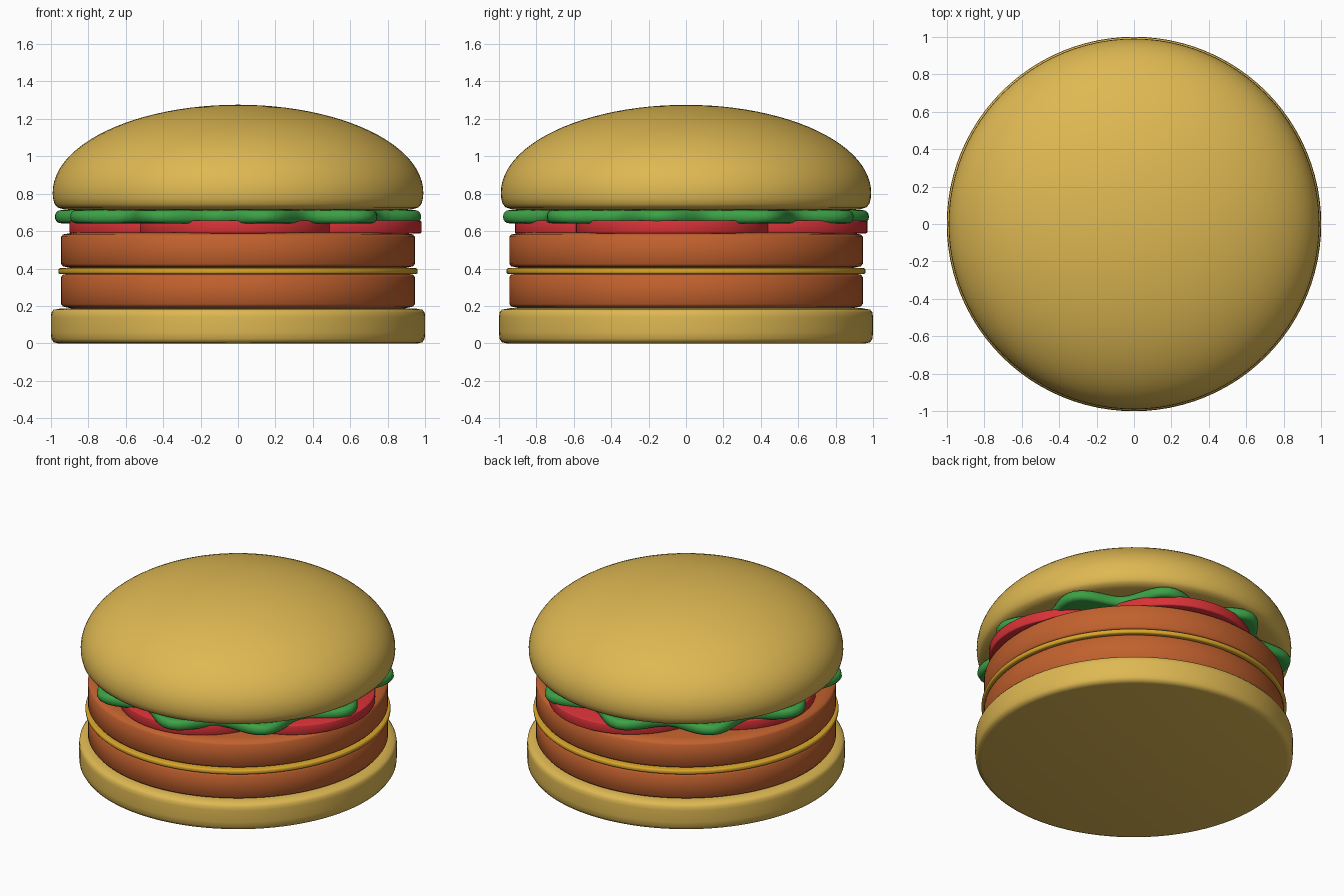
import bpy, bmesh, math

if "Cube" in bpy.data.objects:
    bpy.data.objects.remove(bpy.data.objects["Cube"])

def material(name, rgb):
    m = bpy.data.materials.new(name)
    m.diffuse_color = (*rgb, 1)
    m.use_nodes = True
    m.node_tree.nodes["Principled BSDF"].inputs["Base Color"].default_value = m.diffuse_color
    return m

BUN = material("golden bread", (0.73, 0.48, 0.085))
MEAT = material("brown meat", (0.54, 0.12, 0.027))
CHEESE = material("yellow cheese", (0.70, 0.38, 0.025))
TOMATO = material("tomato red", (0.68, 0.032, 0.038))
LETTUCE = material("lettuce green", (0.045, 0.36, 0.062))

def lathe(name, profile, mat, center=(0, 0), n=96, wave=None, angle=50):
    """Revolve (radius, z) points, closing both ends; wave scales radius by angle."""
    bm = bmesh.new()
    rings = []
    for r, z in profile:
        ring = []
        for i in range(n):
            a = 2 * math.pi * i / n
            s = r * (wave(a) if wave else 1)
            ring.append(bm.verts.new((center[0] + s * math.cos(a),
                                      center[1] + s * math.sin(a), z)))
        rings.append(ring)
    for lo, hi in zip(rings, rings[1:]):
        for i in range(n):
            j = (i + 1) % n
            bm.faces.new((lo[i], lo[j], hi[j], hi[i]))
    bm.faces.new(rings[0][::-1])
    bm.faces.new(rings[-1])
    me = bpy.data.meshes.new(name)
    bm.to_mesh(me)
    bm.free()
    me.materials.append(mat)
    ob = bpy.data.objects.new(name, me)
    bpy.context.collection.objects.link(ob)
    bpy.context.view_layer.objects.active = ob
    for o in bpy.context.selected_objects:
        o.select_set(False)
    ob.select_set(True)
    bpy.ops.object.shade_smooth_by_angle(angle=math.radians(angle))
    return ob

def slab(r, z0, z1, b, steps=4):
    """Disc profile with rounded rims of radius b."""
    pts = []
    for k in range(steps + 1):
        t = math.pi / 2 * k / steps
        pts.append((r - b + b * math.sin(t), z0 + b - b * math.cos(t)))
    for k in range(steps + 1):
        t = math.pi / 2 * k / steps
        pts.append((r - b + b * math.cos(t), z1 - b + b * math.sin(t)))
    return pts

# bottom bun
lathe("bottom_bun", [(0.96, 0), (0.985, 0.006), (0.997, 0.025), (1, 0.06), (1, 0.14),
                     (0.997, 0.165), (0.985, 0.18), (0.94, 0.188)], BUN)

# two patties with a cheese slice between
for name, z in (("lower_patty", 0.185), ("upper_patty", 0.4)):
    lathe(name, [(0.88, z), (0.935, z + 0.012), (0.945, z + 0.025), (0.945, z + 0.17),
                 (0.935, z + 0.182), (0.88, z + 0.192)], MEAT)
lathe("cheese_slice", slab(0.96, 0.37, 0.402, 0.012), CHEESE)

# four overlapping tomato slices
for i, c in enumerate(((0, -0.385), (0.45, -0.06), (0.1, 0.44), (-0.37, 0.03))):
    lathe(f"tomato_slice_{i + 1}", slab(0.53, 0.588, 0.658 - 0.001 * i, 0.008, 2),
          TOMATO, c, 48)

# lettuce with ten soft lobes
lathe("lettuce", slab(1, 0.642, 0.712, 0.032), LETTUCE, n=120,
      wave=lambda a: 0.918 + 0.072 * math.cos(10 * (a + math.pi / 4)))

# top bun: rounded lower rim and elliptical dome
rim = [(0.86, 0.71), (0.93, 0.716), (0.965, 0.727), (0.98, 0.745), (0.988, 0.775)]
dome = [(0.99 * math.cos(t), 0.805 + 0.47 * math.sin(t))
        for t in (math.pi / 2 * k / 24 for k in range(24))]
lathe("top_bun", rim + dome + [(0.01, 1.275)], BUN)
